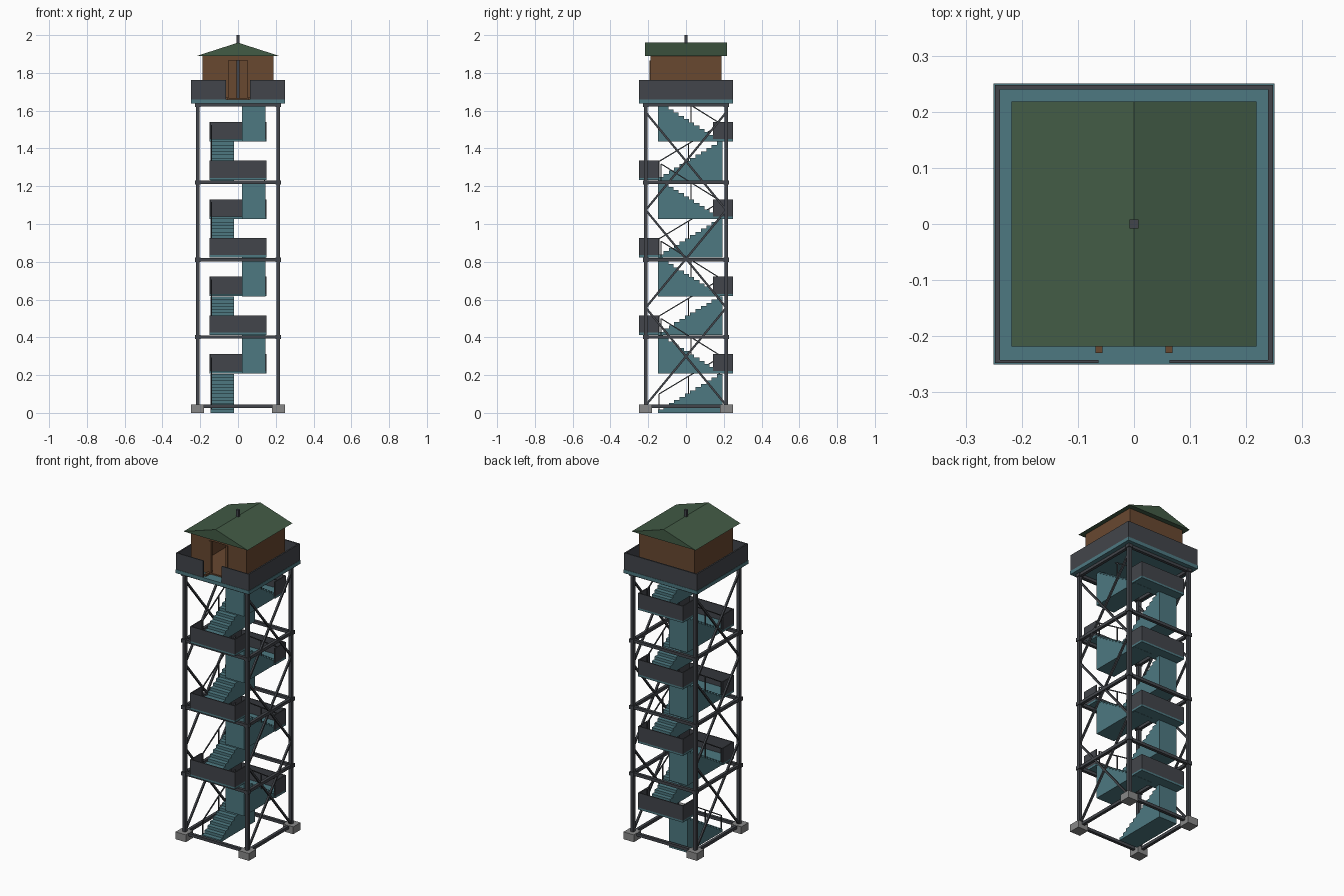
import bpy, bmesh, math
from mathutils import Vector

if "Cube" in bpy.data.objects:
    bpy.data.objects.remove(bpy.data.objects["Cube"])


def material(name, rgb):
    m = bpy.data.materials.new(name)
    m.diffuse_color = (*rgb, 1)
    m.use_nodes = True
    m.node_tree.nodes["Principled BSDF"].inputs["Base Color"].default_value = m.diffuse_color
    return m


STEEL = material("dark_steel", (0.055, 0.06, 0.07))
BLUE = material("blue_deck", (0.075, 0.19, 0.22))
WOOD = material("brown_wood", (0.14, 0.065, 0.03))
GREEN = material("green_roof", (0.055, 0.105, 0.06))
STONE = material("concrete", (0.25, 0.25, 0.25))


def finish(name, bm, mat):
    bmesh.ops.recalc_face_normals(bm, faces=bm.faces)
    me = bpy.data.meshes.new(name)
    bm.to_mesh(me)
    bm.free()
    me.materials.append(mat)
    ob = bpy.data.objects.new(name, me)
    bpy.context.collection.objects.link(ob)
    return ob


def box(name, x, y, z, mat):
    """Box from (min, max) ranges."""
    bm = bmesh.new()
    bmesh.ops.create_cube(bm, size=1)
    for v in bm.verts:
        v.co = [r[0] if c < 0 else r[1] for r, c in zip((x, y, z), v.co)]
    return finish(name, bm, mat)


def bar(name, a, b, t, mat):
    """Square bar between two points."""
    a, b = Vector(a), Vector(b)
    bm = bmesh.new()
    bmesh.ops.create_cube(bm, size=1)
    bmesh.ops.scale(bm, vec=(t, t, (b - a).length), verts=bm.verts)
    ob = finish(name, bm, mat)
    ob.location = (a + b) / 2
    ob.rotation_euler = (b - a).to_track_quat('Z', 'X').to_euler()
    return ob


def prism(name, pts, axis, lo, hi, mat):
    """Extrude a 2D profile along x ('x': pts are y,z) or y ('y': pts are x,z)."""
    bm = bmesh.new()
    place = (lambda p: (lo, *p)) if axis == 'x' else (lambda p: (p[0], lo, p[1]))
    f = bm.faces.new([bm.verts.new(place(p)) for p in pts])
    new = bmesh.ops.extrude_face_region(bm, geom=[f])['geom']
    d = (hi - lo, 0, 0) if axis == 'x' else (0, hi - lo, 0)
    bmesh.ops.translate(bm, vec=d, verts=[g for g in new if isinstance(g, bmesh.types.BMVert)])
    return finish(name, bm, mat)


P = 0.213                       # post position
RISE = 0.2047                   # height of one flight
LEVELS = [0.035, 0.402, 0.811, 1.22, 1.63]

# Footings, posts and node collars
for sx in (-1, 1):
    for sy in (-1, 1):
        fx, fy = sx * 0.215, sy * 0.215
        box("footing", (fx - .035, fx + .035), (fy - .035, fy + .035), (0, .045), STONE)
        bar("post", (sx * P, sy * P, .03), (sx * P, sy * P, 1.64), .02, STEEL)
        for z in LEVELS[1:]:
            bar("collar", (sx * P, sy * P, z - .011), (sx * P, sy * P, z + .011), .029, STEEL)

# Ring beams
for z in LEVELS:
    for s in (-1, 1):
        bar("beam_x", (-P, s * P, z), (P, s * P, z), .018, STEEL)
        bar("beam_y", (s * P, -P, z), (s * P, P, z), .018, STEEL)

# Cross braces on the two sides
for s in (-1, 1):
    for i in range(3):
        z0, z1 = .04 + .517 * i, .04 + .517 * (i + 1)
        bar("brace", (s * P, -P, z0), (s * P, P, z1), .011, STEEL)
        bar("brace", (s * P, P, z0), (s * P, -P, z1), .011, STEEL)


# Stair flights: solid stepped wedges with a flat underside
def flight(i, n=12):
    odd = i % 2 == 0
    z = i * RISE + (.003 if i else 0)
    y0, y1 = (-.148, .193) if odd else (.18, -.148)
    x0, x1 = (-.145, -.02) if odd else (.02, .145)
    pts = [(y0, z)]
    for k in range(n):
        h = z + RISE * (k + 1) / n
        pts += [(y0 + (y1 - y0) * k / n, h), (y0 + (y1 - y0) * (k + 1) / n, h)]
    pts.append((y1, z))
    prism("stair_flight", pts, 'x', x0, x1, BLUE)
    # Handrail on the outer edge
    x = x0 + .004 if odd else x1 - .004
    for t in (.015, .47, .95):
        y, zz = y0 + (y1 - y0) * t, z + RISE * t
        bar("handrail_post", (x, y, zz), (x, y, zz + .098), .006, STEEL)
    ya, yb = y0 + (y1 - y0) * .015, y0 + (y1 - y0) * .95
    bar("handrail", (x, ya, z + .1), (x, yb, z + RISE * .935 + .1), .006, STEEL)


for i in range(8):
    flight(i)

# Landings with solid guard panels on three sides
for k in range(1, 8):
    s = 1 if k % 2 else -1
    z = k * RISE + .004
    rng = lambda a, b: tuple(sorted((s * a, s * b)))
    box("landing_floor", (-.152, .152), rng(.143, .248), (z, z + .012), BLUE)
    box("landing_guard", (-.152, .152), rng(.242, .248), (z + .012, z + .103), STEEL)
    for sx in (-1, 1):
        box("landing_guard_side", tuple(sorted((sx * .146, sx * .152))), rng(.143, .248),
            (z + .012, z + .103), STEEL)

# Lookout platform and parapet with a front gap
box("platform", (-.25, .25), (-.25, .25), (1.638, 1.66), BLUE)
box("parapet_back", (-.248, .248), (.24, .248), (1.66, 1.762), STEEL)
for s in (-1, 1):
    r = lambda a, b: tuple(sorted((s * a, s * b)))
    box("parapet_side", r(.239, .248), (-.248, .248), (1.66, 1.762), STEEL)
    box("parapet_front", r(.063, .248), (-.248, -.242), (1.66, 1.762), STEEL)
    box("door_side_rail", r(.056, .069), (-.23, -.187), (1.66, 1.672), WOOD)
    # Cabin walls beside the doorway
    box("cabin_side", r(.178, .189), (-.189, .189), (1.66, 1.892), WOOD)
    box("cabin_front", r(.058, .189), (-.189, -.178), (1.66, 1.892), WOOD)
    box("door_jamb", r(.05, .063), (-.193, -.175), (1.66, 1.865), WOOD)
box("cabin_back", (-.189, .189), (.178, .189), (1.66, 1.892), WOOD)
box("cabin_lintel", (-.063, .063), (-.189, -.178), (1.865, 1.892), WOOD)
box("cabin_floor", (-.189, .189), (-.189, .189), (1.66, 1.668), WOOD)

# Gable roof and mast
prism("roof", [(-.218, 1.89), (.218, 1.89), (0, 1.96)], 'y', -.218, .218, GREEN)
bar("mast", (0, 0, 1.66), (0, 0, 2.0), .016, STEEL)
